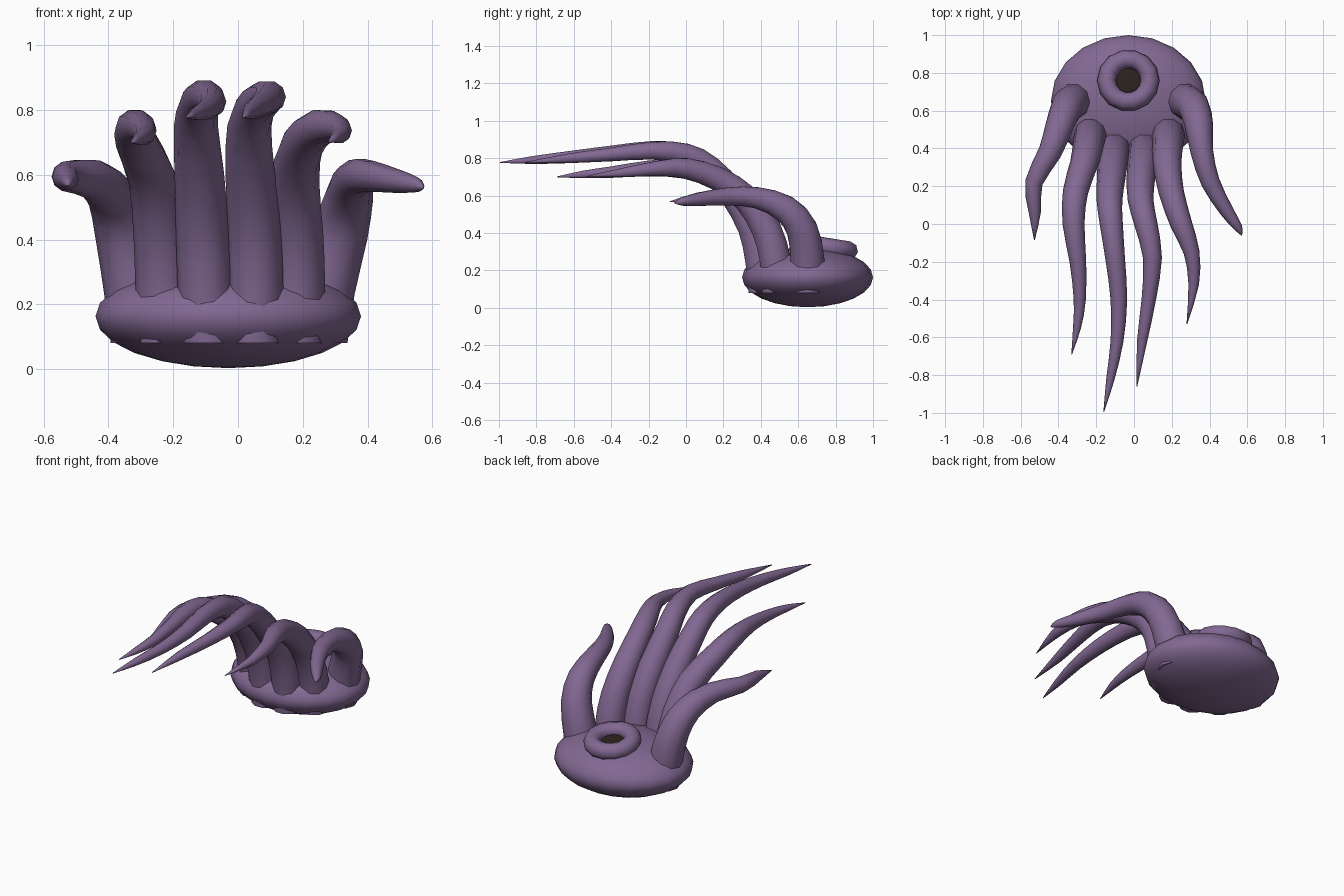
import bpy, bmesh, math
from mathutils import Vector


def material(name, rgb):
    m = bpy.data.materials.new(name)
    m.diffuse_color = (*rgb, 1)
    return m


PURPLE = material("dusky purple", (0.223, 0.138, 0.288))
DARK = material("dark brown", (0.024, 0.015, 0.012))


def finish(obj, name, mat):
    obj.name = name
    obj.data.materials.append(mat)
    for p in obj.data.polygons:
        p.use_smooth = True


def ellipsoid(name, loc, scale, mat, seg, rings, tilt=0):
    bpy.ops.mesh.primitive_uv_sphere_add(segments=seg, ring_count=rings, radius=1,
                                         location=loc, rotation=(tilt, 0, 0))
    o = bpy.context.object
    o.scale = scale
    finish(o, name, mat)


def catmull(pts, sub=2):
    """Smooth path through 4D points (x, y, z, radius)."""
    p = [Vector(q) for q in pts]
    p = [p[0] * 2 - p[1]] + p + [p[-1] * 2 - p[-2]]
    out = []
    for i in range(1, len(p) - 2):
        a, b, c, d = p[i - 1:i + 3]
        for k in range(sub):
            t = k / sub
            out.append(0.5 * (2 * b + (c - a) * t + (2 * a - 5 * b + 4 * c - d) * t * t
                              + (3 * b - a - 3 * c + d) * t ** 3))
    out.append(p[-2])
    return out


def tentacle(name, pts, sides=10):
    path = catmull(pts)
    bm = bmesh.new()
    rings = []
    for i, q in enumerate(path):
        nxt, prv = path[min(i + 1, len(path) - 1)], path[max(i - 1, 0)]
        tan = (nxt - prv).to_3d().normalized()
        if i == 0:
            tan = Vector((0, 0, 1))
        u = Vector((1, 0, 0))
        u = (u - tan * u.dot(tan)).normalized()
        v = tan.cross(u)
        r = max(q[3], 0.002)
        rings.append([bm.verts.new(q.to_3d() + r * (u * math.cos(a) + v * math.sin(a)))
                      for a in (2 * math.pi * k / sides for k in range(sides))])
    for r0, r1 in zip(rings, rings[1:]):
        for k in range(sides):
            j = (k + 1) % sides
            bm.faces.new((r0[k], r0[j], r1[j], r1[k]))
    bm.faces.new(rings[0][::-1])
    bm.faces.new(rings[-1])
    me = bpy.data.meshes.new(name)
    bm.to_mesh(me)
    bm.free()
    o = bpy.data.objects.new(name, me)
    bpy.context.collection.objects.link(o)
    finish(o, name, PURPLE)
    me.polygons[len(me.polygons) - 2].use_smooth = False


# Flattened body
ellipsoid("body", (-0.03, 0.65, 0.163), (0.41, 0.35, 0.16), PURPLE, 20, 12)

# Raised ring on the back with a dark opening
TILT = -0.16
bpy.ops.mesh.primitive_torus_add(major_radius=0.115, minor_radius=0.05, major_segments=14,
                                 minor_segments=8, location=(-0.03, 0.76, 0.323),
                                 rotation=(TILT, 0, 0))
finish(bpy.context.object, "siphon_ring", PURPLE)
ellipsoid("siphon_opening", (-0.03, 0.76, 0.314), (0.085, 0.085, 0.012), DARK, 16, 8, TILT)

# Tentacles, left to right: x, y, z, radius
tentacle("outer_left_tentacle", [
    (-0.3, 0.65, 0.08, 0.093), (-0.32, 0.65, 0.25, 0.095), (-0.355, 0.62, 0.42, 0.087),
    (-0.39, 0.53, 0.53, 0.076), (-0.445, 0.38, 0.585, 0.062), (-0.53, 0.22, 0.595, 0.047),
    (-0.525, 0.06, 0.585, 0.032), (-0.527, -0.085, 0.568, 0.002)])
tentacle("mid_left_tentacle", [
    (-0.225, 0.49, 0.08, 0.087), (-0.23, 0.478, 0.25, 0.087), (-0.24, 0.43, 0.42, 0.083),
    (-0.262, 0.325, 0.58, 0.076), (-0.31, 0.17, 0.69, 0.067), (-0.32, 0.0, 0.745, 0.058),
    (-0.297, -0.2, 0.745, 0.044), (-0.287, -0.4, 0.725, 0.032), (-0.302, -0.55, 0.713, 0.021),
    (-0.33, -0.69, 0.7, 0.002)])
tentacle("inner_left_tentacle", [
    (-0.095, 0.415, 0.08, 0.085), (-0.102, 0.398, 0.25, 0.085), (-0.11, 0.355, 0.43, 0.082),
    (-0.12, 0.25, 0.61, 0.076), (-0.13, 0.125, 0.75, 0.068), (-0.12, 0.0, 0.82, 0.061),
    (-0.1, -0.18, 0.842, 0.052), (-0.08, -0.4, 0.825, 0.044), (-0.09, -0.62, 0.806, 0.034),
    (-0.125, -0.82, 0.79, 0.022), (-0.16, -0.995, 0.777, 0.002)])
tentacle("inner_right_tentacle", [
    (0.05, 0.415, 0.08, 0.085), (0.055, 0.398, 0.25, 0.085), (0.05, 0.355, 0.43, 0.082),
    (0.037, 0.25, 0.61, 0.076), (0.035, 0.125, 0.75, 0.068), (0.063, 0.0, 0.82, 0.061),
    (0.098, -0.18, 0.84, 0.05), (0.078, -0.4, 0.82, 0.038), (0.043, -0.62, 0.8, 0.027),
    (0.015, -0.86, 0.777, 0.002)])
tentacle("mid_right_tentacle", [
    (0.175, 0.49, 0.08, 0.087), (0.182, 0.478, 0.25, 0.087), (0.18, 0.43, 0.42, 0.083),
    (0.175, 0.325, 0.58, 0.076), (0.197, 0.17, 0.69, 0.067), (0.25, 0.0, 0.745, 0.058),
    (0.305, -0.15, 0.745, 0.042), (0.316, -0.32, 0.725, 0.028), (0.28, -0.53, 0.702, 0.002)])
tentacle("outer_right_tentacle", [
    (0.245, 0.65, 0.08, 0.093), (0.267, 0.65, 0.25, 0.095), (0.315, 0.62, 0.42, 0.087),
    (0.342, 0.53, 0.53, 0.076), (0.36, 0.38, 0.588, 0.06), (0.405, 0.22, 0.595, 0.05),
    (0.49, 0.07, 0.58, 0.037), (0.552, -0.02, 0.568, 0.023), (0.57, -0.06, 0.56, 0.002)])
